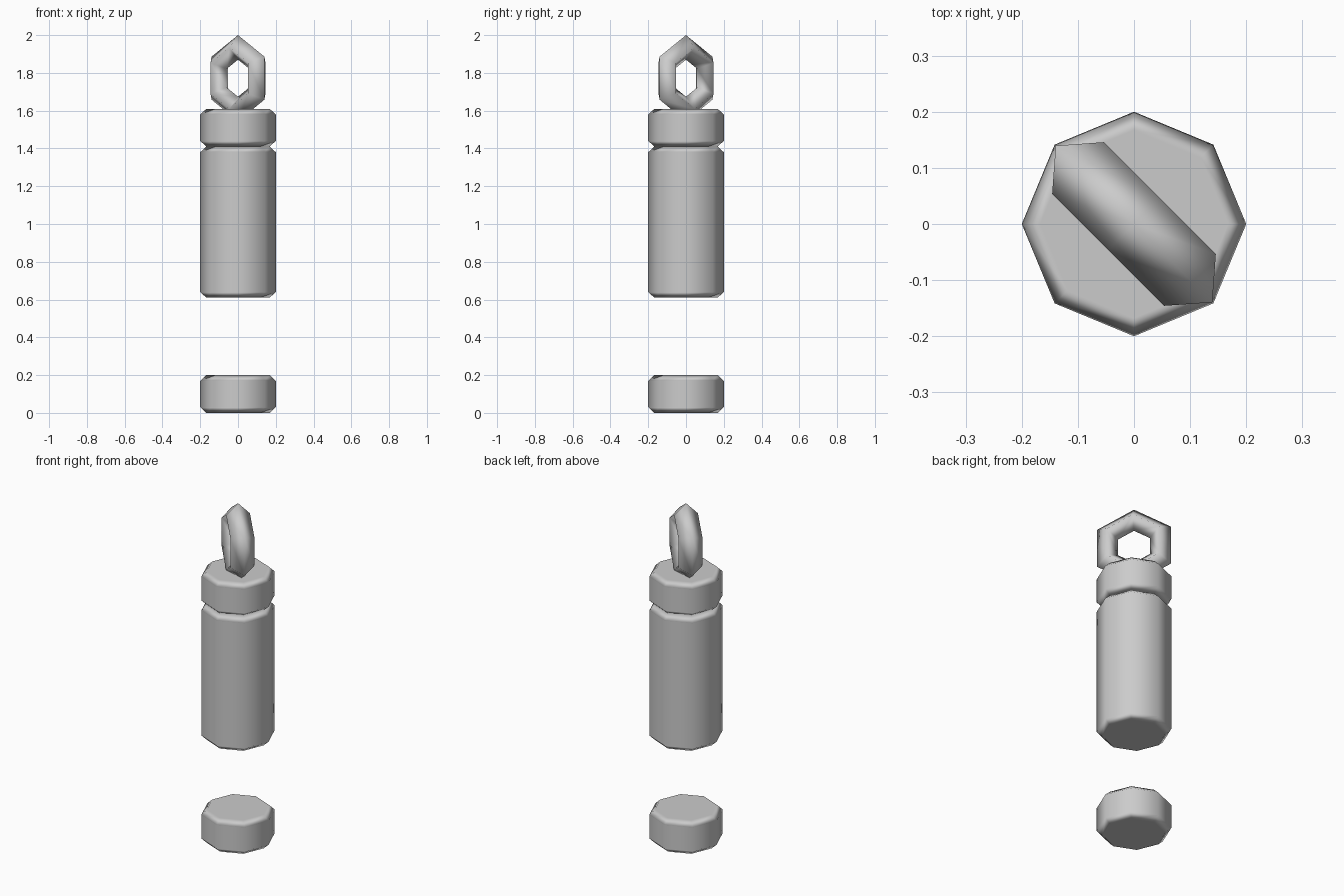
import bpy
from math import radians

if "Cube" in bpy.data.objects:
    bpy.data.objects.remove(bpy.data.objects["Cube"])

R = 0.2


def drum(name, bottom, top):
    """Eight-sided drum with chamfered rims."""
    bpy.ops.mesh.primitive_cylinder_add(
        vertices=8, radius=R, depth=top - bottom, location=(0, 0, (bottom + top) / 2))
    ob = bpy.context.object
    ob.name = name
    bpy.ops.object.shade_smooth()
    bev = ob.modifiers.new("rim_chamfer", 'BEVEL')
    bev.width = 0.03
    bev.segments = 1
    bev.limit_method = 'ANGLE'
    bev.angle_limit = radians(60)  # rims only, not the side edges
    bev.harden_normals = True
    return ob


# Detached base, main body and cap
drum("base_disc", 0.0, 0.2)
drum("body", 0.61, 1.41)
drum("cap", 1.41, 1.61)

# Hanging ring: six-sided, diamond section, turned diagonally, sunk into the cap
bpy.ops.mesh.primitive_torus_add(
    major_segments=6, minor_segments=4, major_radius=0.163, minor_radius=0.065,
    location=(0, 0, 1.772), rotation=(radians(90), radians(30), radians(-45)))
ring = bpy.context.object
ring.name = "hanging_ring"
bpy.ops.object.shade_smooth()
